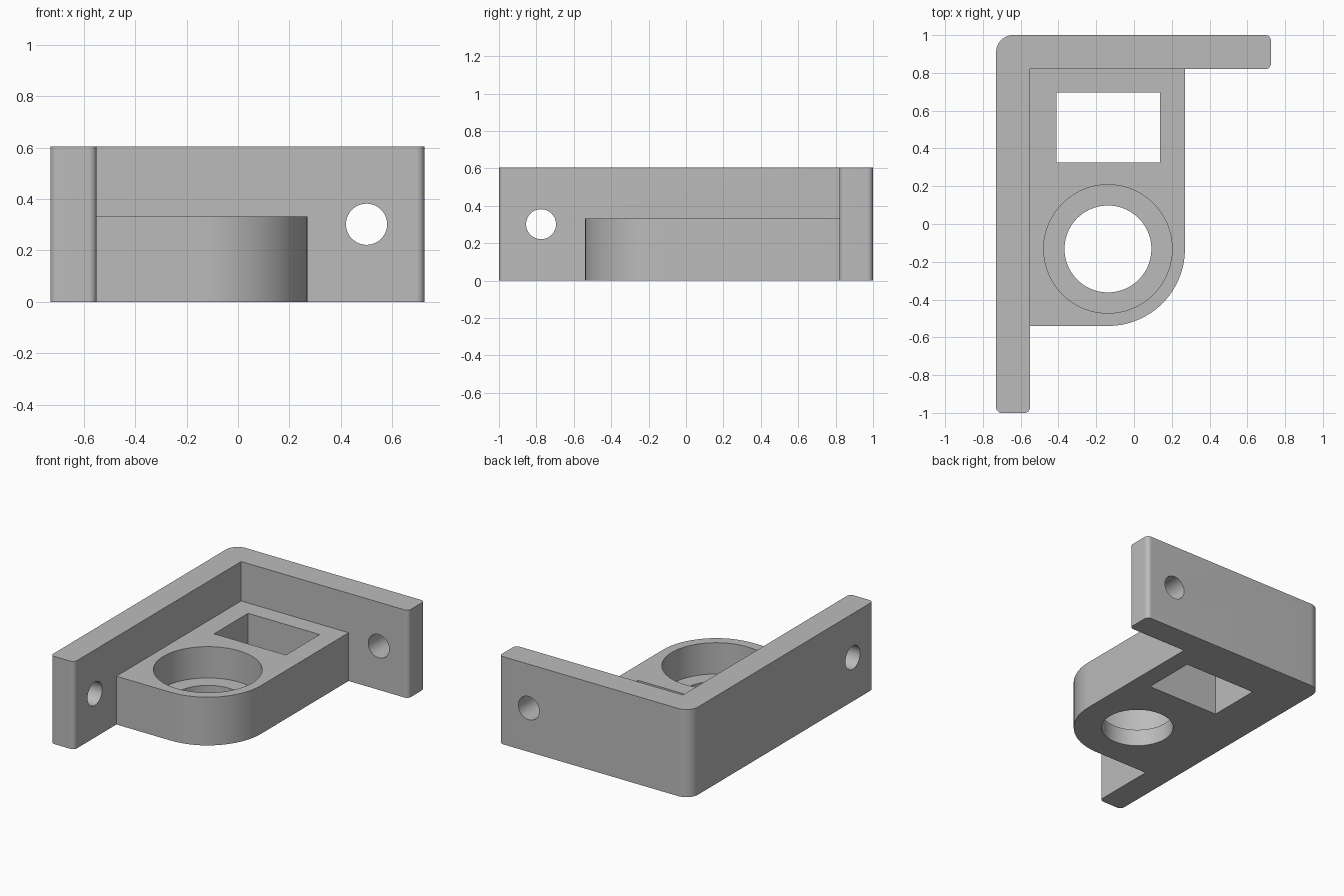
import bpy, bmesh, math
from mathutils import Vector, Matrix

cube = bpy.data.objects.get("Cube")
if cube:
    bpy.data.objects.remove(cube, do_unlink=True)

GREY = (0.5, 0.5, 0.5, 1.0)
grey = bpy.data.materials.new("plain grey")
grey.use_nodes = True
grey.diffuse_color = GREY
grey.node_tree.nodes["Principled BSDF"].inputs["Base Color"].default_value = GREY


def make_object(name, bm):
    bmesh.ops.recalc_face_normals(bm, faces=bm.faces)
    mesh = bpy.data.meshes.new(name)
    bm.to_mesh(mesh)
    bm.free()
    mesh.materials.append(grey)
    obj = bpy.data.objects.new(name, mesh)
    bpy.context.collection.objects.link(obj)
    return obj


def rounded(corners, steps=16):
    """Turn (x, y, radius) right-angled corners into outline points."""
    points = []
    for i, (x, y, r) in enumerate(corners):
        p = Vector((x, y))
        if r == 0:
            points.append(p)
            continue
        before = Vector(corners[i - 1][:2])
        after = Vector(corners[(i + 1) % len(corners)][:2])
        u, v = (before - p).normalized(), (after - p).normalized()
        centre = p + (u + v) * r
        for k in range(steps + 1):
            a = math.pi / 2 * k / steps
            points.append(centre - v * r * math.cos(a) - u * r * math.sin(a))
    return points


def prism(name, corners, z0, z1):
    bm = bmesh.new()
    face = bm.faces.new([bm.verts.new((p.x, p.y, z0)) for p in rounded(corners)])
    new = bmesh.ops.extrude_face_region(bm, geom=[face])["geom"]
    verts = [g for g in new if isinstance(g, bmesh.types.BMVert)]
    bmesh.ops.translate(bm, verts=verts, vec=(0, 0, z1 - z0))
    return make_object(name, bm)


def cylinder(name, centre, radius, length, axis, sides=64):
    bm = bmesh.new()
    turn = Vector((0, 0, 1)).rotation_difference(Vector(axis)).to_matrix().to_4x4()
    bmesh.ops.create_cone(bm, cap_ends=True, segments=sides, radius1=radius,
                          radius2=radius, depth=length,
                          matrix=Matrix.Translation(centre) @ turn)
    return make_object(name, bm)


def combine(target, tool, operation):
    mod = target.modifiers.new(tool.name, 'BOOLEAN')
    mod.operation = operation
    mod.solver = 'EXACT'
    mod.object = tool
    tool.hide_render = True
    with bpy.context.temp_override(object=target, active_object=target,
                                   selected_objects=[target]):
        bpy.ops.object.modifier_apply(modifier=mod.name)
    bpy.data.objects.remove(tool, do_unlink=True)


# Overall sizes
LEFT, RIGHT, INNER_X, INNER_Y = -0.73, 0.725, -0.55, 0.82
HEIGHT, DECK, LEDGE = 0.605, 0.333, 0.117
BORE = (-0.138, -0.132)

# L-shaped upright walls with rounded ends and back corner
bracket = prism("corner_bracket", [
    (LEFT, -1, 0.03), (INNER_X, -1, 0.03), (INNER_X, INNER_Y, 0),
    (RIGHT, INNER_Y, 0.03), (RIGHT, 1, 0.03), (LEFT, 1, 0.09)], 0, HEIGHT)

# Thick deck in the corner, rounded at the front
deck = prism("deck", [
    (INNER_X - 0.08, -0.54, 0), (0.27, -0.54, 0.408),
    (0.27, INNER_Y + 0.08, 0), (INNER_X - 0.08, INNER_Y + 0.08, 0)], 0, DECK)
combine(bracket, deck, 'UNION')

# Rectangular window, stepped bore and the two screw holes
cutters = [
    prism("window", [(-0.41, 0.325, 0), (0.137, 0.325, 0),
                     (0.137, 0.695, 0), (-0.41, 0.695, 0)], -0.2, 0.5),
    cylinder("bore", (*BORE, 0.1), 0.23, 0.8, (0, 0, 1), 96),
    cylinder("counterbore", (*BORE, LEDGE + 0.2), 0.34, 0.4, (0, 0, 1), 96),
    cylinder("back_screw_hole", (0.5, 0.91, 0.302), 0.08, 0.4, (0, 1, 0)),
    cylinder("side_screw_hole", (-0.64, -0.775, 0.302), 0.08, 0.4, (1, 0, 0)),
]
for cutter in cutters:
    combine(bracket, cutter, 'DIFFERENCE')

# Smooth curves, crisp edges
bpy.ops.object.select_all(action='DESELECT')
bracket.select_set(True)
bpy.context.view_layer.objects.active = bracket
bpy.ops.object.shade_smooth_by_angle(angle=math.radians(30))
